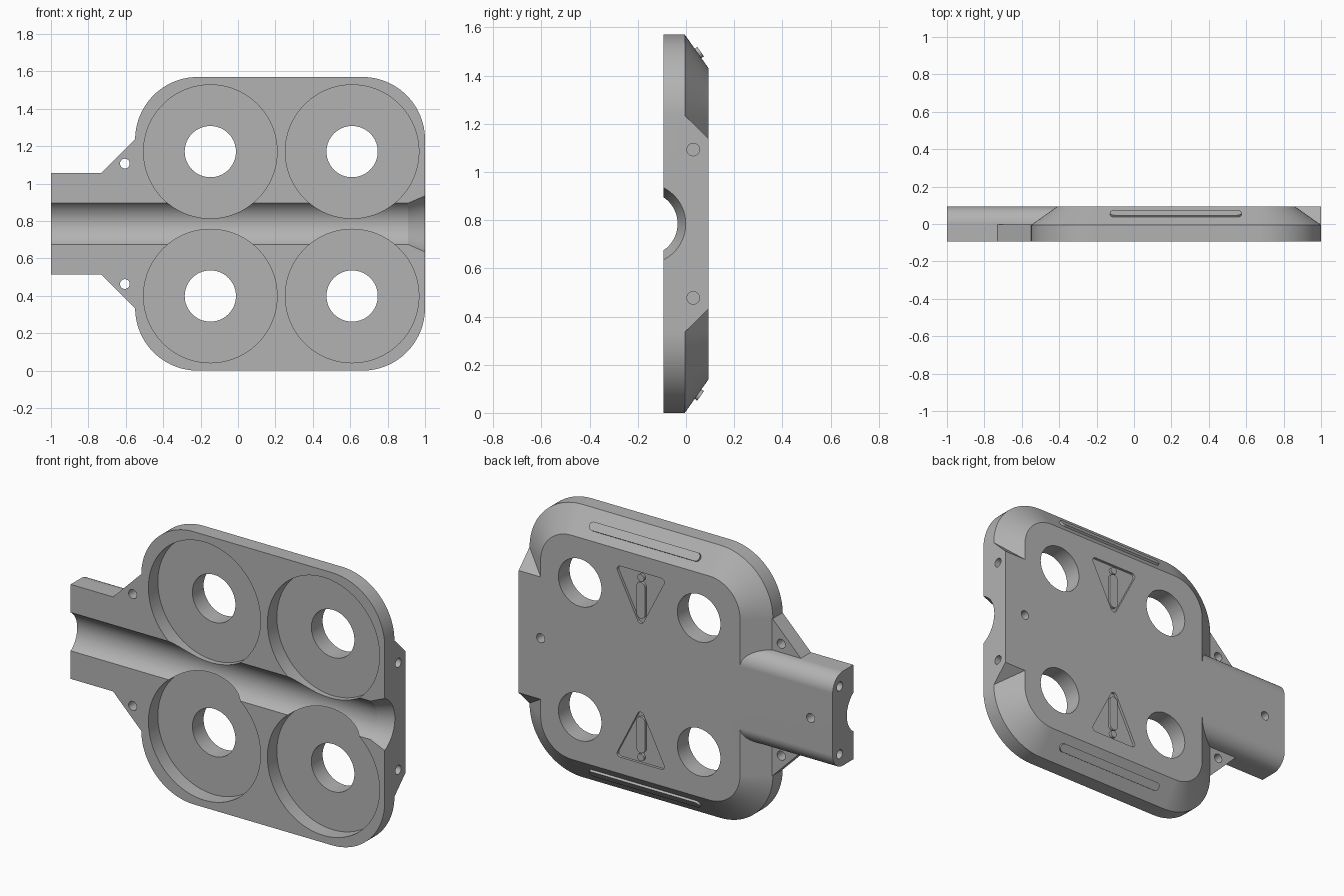
import bpy, bmesh, math
from math import cos, sin, pi, atan2

if "Cube" in bpy.data.objects:
    bpy.data.objects.remove(bpy.data.objects["Cube"])

MID = 0.785            # mirror height
FRONT, STEP, BACK = -0.094, -0.005, 0.094

grey = bpy.data.materials.new("mid grey")
grey.diffuse_color = (0.45, 0.45, 0.45, 1)
grey.use_nodes = True
grey.node_tree.nodes["Principled BSDF"].inputs["Base Color"].default_value = grey.diffuse_color


def circle(u, v, r, n=64):
    return [(u + r * cos(2 * pi * i / n), v + r * sin(2 * pi * i / n)) for i in range(n)]


def hull(centres, r, n=16):
    """Rounded outline around counter-clockwise centres."""
    pts, k = [], len(centres)
    for i, c in enumerate(centres):
        p, q = centres[i - 1], centres[(i + 1) % k]
        a = atan2(c[1] - p[1], c[0] - p[0]) - pi / 2
        b = atan2(q[1] - c[1], q[0] - c[0]) - pi / 2
        sweep = (b - a) % (2 * pi)
        pts += [(c[0] + r * cos(a + sweep * j / n), c[1] + r * sin(a + sweep * j / n))
                for j in range(n + 1)]
    return pts


def solid(name, axis, *rings):
    """Loft outlines (points, level) along x (points y,z) or y (points x,z)."""
    bm = bmesh.new()
    loops = []
    for pts, t in rings:
        loops.append([bm.verts.new((t, u, v) if axis == 'x' else (u, t, v)) for u, v in pts])
    for a, b in zip(loops, loops[1:]):
        for i in range(len(a)):
            j = (i + 1) % len(a)
            bm.faces.new((a[i], a[j], b[j], b[i]))
    bm.faces.new(loops[0])
    bm.faces.new(loops[-1])
    bmesh.ops.recalc_face_normals(bm, faces=bm.faces)
    me = bpy.data.meshes.new(name)
    bm.to_mesh(me)
    bm.free()
    me.materials.append(grey)
    ob = bpy.data.objects.new(name, me)
    bpy.context.collection.objects.link(ob)
    return ob


def combine(target, other, op):
    mod = target.modifiers.new("bool", 'BOOLEAN')
    mod.operation, mod.solver, mod.object = op, 'EXACT', other
    bpy.context.view_layer.objects.active = target
    bpy.ops.object.modifier_apply(modifier=mod.name)
    bpy.data.objects.remove(other)


def finish(ob):
    bpy.ops.object.select_all(action='DESELECT')
    ob.select_set(True)
    bpy.context.view_layer.objects.active = ob
    bpy.ops.object.shade_smooth_by_angle(angle=math.radians(20))
    wn = ob.modifiers.new("weighted normals", 'WEIGHTED_NORMAL')
    wn.keep_sharp = True


# Housing: rounded plate with a chamfered back
corners = [(-0.215, 0.335), (0.665, 0.335), (0.665, 1.235), (-0.215, 1.235)]
wide, narrow = hull(corners, 0.335, 24), hull(corners, 0.195, 24)
housing = solid("housing", 'y', (wide, FRONT), (wide, STEP), (narrow, BACK))

# Handle with rounded back edges
r = 0.094
profile = [(FRONT, MID - 0.272), (FRONT, MID + 0.272)]
profile += [(r * sin(i * pi / 32), MID + 0.272 - r + r * cos(i * pi / 32)) for i in range(17)]
profile += [(r * cos(i * pi / 32), MID - 0.272 + r - r * sin(i * pi / 32)) for i in range(17)]
combine(housing, solid("handle", 'x', (profile, -1), (profile, -0.2)), 'UNION')

# End block on the right side
block = [(-0.05, 0.335), (STEP, 0.335), (BACK, 0.433), (BACK, 1.137), (STEP, 1.235), (-0.05, 1.235)]
combine(housing, solid("end_block", 'x', (block, 0.6), (block, 1.0)), 'UNION')

# Webs between handle and plate
web = [(-0.73, MID - 0.272), (-0.545, MID - 0.457), (-0.4, MID - 0.457), (-0.4, MID + 0.457),
       (-0.545, MID + 0.457), (-0.73, MID + 0.272)]
combine(housing, solid("webs", 'y', (web, FRONT), (web, -0.002)), 'UNION')

# Channel along the front, flared at the right end
cutters = [solid("channel_cutter", 'x', *[(circle(-0.168, MID, rad, 96), x) for rad, x in
           ((0.133, -1.1), (0.133, 0.91), (0.167, 1.0), (0.205, 1.1))])]

for s in (1, -1):
    # Round pockets with through holes
    for x in (-0.148, 0.61):
        z = MID + s * 0.386
        cutters.append(solid("pocket_cutter", 'y', (circle(x, z, 0.357, 96), -0.2), (circle(x, z, 0.357, 96), -0.008)))
        cutters.append(solid("bore_cutter", 'y', (circle(x, z, 0.137), -0.2), (circle(x, z, 0.137), 0.2)))
    # Holes in the webs and in both ends
    hole = circle(-0.605, MID + s * 0.322, 0.026, 32)
    cutters.append(solid("web_hole_cutter", 'y', (hole, -0.2), (hole, 0.2)))
    hole = circle(0.03, MID + s * 0.308, 0.026, 32)
    cutters.append(solid("right_hole_cutter", 'x', (hole, 0.9), (hole, 1.1)))
    hole = circle(0.03, MID + s * 0.195, 0.026, 32)
    cutters.append(solid("left_hole_cutter", 'x', (hole, -1.1), (hole, -0.9)))
    # Warning triangle recess
    tri = [(0.223 + x, MID + s * z) for x, z in ((-0.13, 0.53), (0, 0.275), (0.13, 0.53))][::s]
    cutters.append(solid("triangle_cutter", 'y', (hull(tri, 0.02, 8), 0.079), (hull(tri, 0.02, 8), 0.2)))

# Blind holes in the back
for x in (-0.86, 0.86):
    hole = circle(x, MID, 0.026, 32)
    cutters.append(solid("back_hole_cutter", 'y', (hole, 0.02), (hole, 0.2)))

for c in cutters:
    combine(housing, c, 'DIFFERENCE')
finish(housing)

for s, side in ((1, "upper"), (-1, "lower")):
    # Raised warning mark: bar and dot
    bar = hull([(0.223, MID + s * 0.465), (0.223, MID + s * 0.31)], 0.027, 12)
    dot = circle(0.223, MID + s * 0.517, 0.021, 32)
    finish(solid(side + "_warning_bar", 'y', (bar, 0.07), (bar, BACK)))
    finish(solid(side + "_warning_dot", 'y', (dot, 0.07), (dot, BACK)))
    # Raised rib on the chamfer
    rib = hull([(-0.328, 0), (0.328, 0)], 0.024, 12)
    ob = solid(side + "_rib", 'y', (rib, -0.015), (rib, 0.013))
    ob.rotation_euler.x = s * atan2(0.099, 0.14)
    ob.location = (0.223, 0.05, MID + s * 0.707)
    finish(ob)
